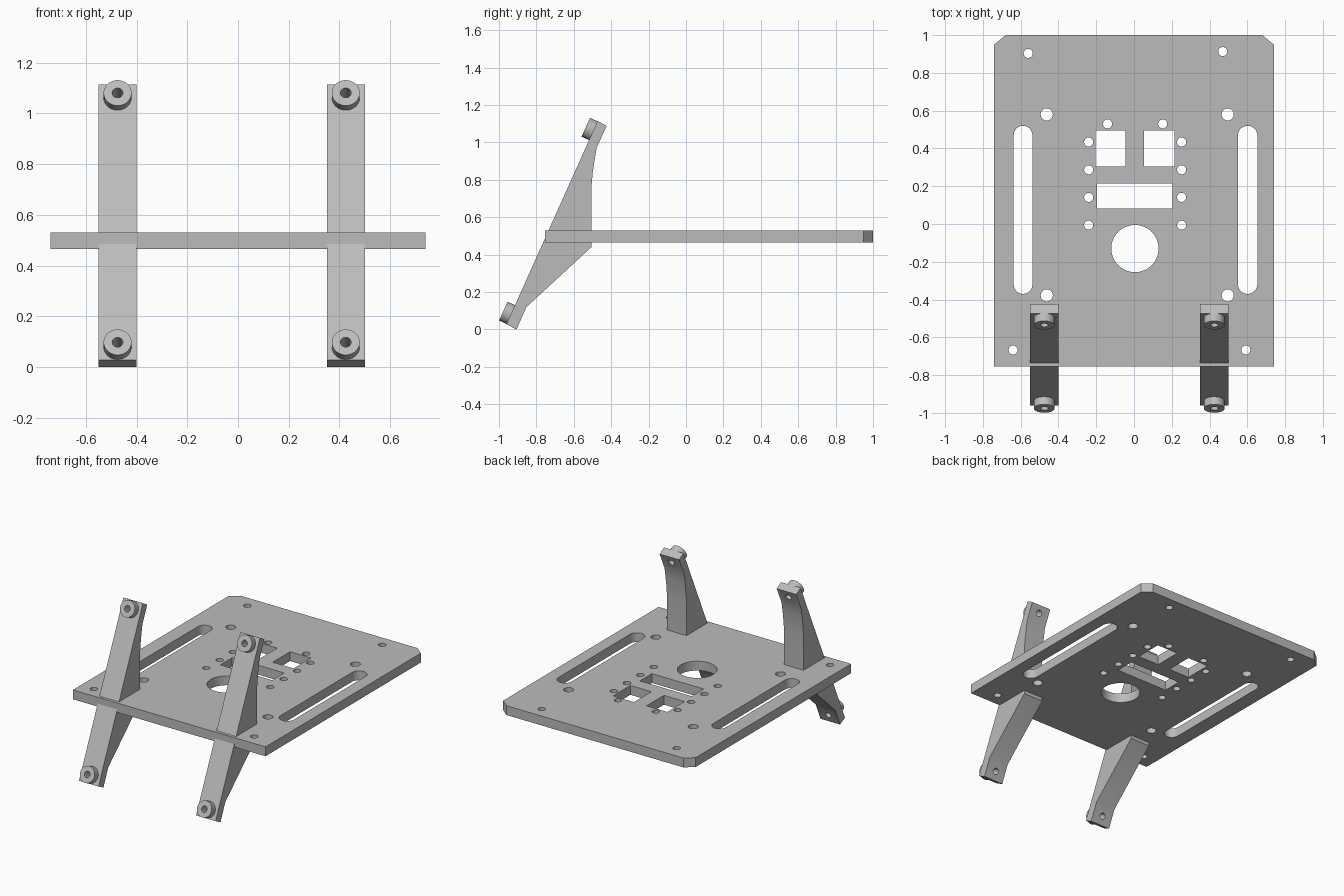
import bpy, bmesh, math
from mathutils import Matrix, Vector

if "Cube" in bpy.data.objects:
    bpy.data.objects.remove(bpy.data.objects["Cube"])

grey = bpy.data.materials.new("plain grey")
grey.diffuse_color = (0.5, 0.5, 0.5, 1)
grey.use_nodes = True
grey.node_tree.nodes["Principled BSDF"].inputs["Base Color"].default_value = grey.diffuse_color


def circle(x, y, r, n=40):
    return [(x + r * math.cos(2 * math.pi * i / n), y + r * math.sin(2 * math.pi * i / n)) for i in range(n)]


def rect(x0, x1, y0, y1):
    return [(x0, y0), (x1, y0), (x1, y1), (x0, y1)]


def slot(x0, x1, y0, y1, n=16):
    r, cx = (x1 - x0) / 2, (x0 + x1) / 2
    top = [(cx + r * math.cos(math.pi * i / n), y1 - r + r * math.sin(math.pi * i / n)) for i in range(n + 1)]
    low = [(cx - r * math.cos(math.pi * i / n), y0 + r - r * math.sin(math.pi * i / n)) for i in range(n + 1)]
    return top + low


def extrude(name, loops, thickness, matrix):
    """Filled outline (first loop) with holes (other loops), extruded about its middle."""
    cu = bpy.data.curves.new(name, 'CURVE')
    cu.dimensions, cu.fill_mode, cu.extrude = '2D', 'BOTH', thickness / 2
    for loop in loops:
        s = cu.splines.new('POLY')
        s.points.add(len(loop) - 1)
        for p, (x, y) in zip(s.points, loop):
            p.co = (x, y, 0, 1)
        s.use_cyclic_u = True
    tmp = bpy.data.objects.new(name + "_curve", cu)
    bpy.context.collection.objects.link(tmp)
    dg = bpy.context.evaluated_depsgraph_get()
    me = bpy.data.meshes.new_from_object(tmp.evaluated_get(dg))
    bpy.data.objects.remove(tmp)
    bm = bmesh.new()
    bm.from_mesh(me)
    bmesh.ops.remove_doubles(bm, verts=bm.verts, dist=1e-5)
    bm.transform(matrix)
    bmesh.ops.recalc_face_normals(bm, faces=bm.faces)
    bm.to_mesh(me)
    bm.free()
    me.materials.clear()
    me.materials.append(grey)
    ob = bpy.data.objects.new(name, me)
    bpy.context.collection.objects.link(ob)
    return ob


def smooth(ob):
    bpy.ops.object.select_all(action='DESELECT')
    ob.select_set(True)
    bpy.context.view_layer.objects.active = ob
    bpy.ops.object.shade_smooth_by_angle(angle=math.radians(30))


# Plate with clipped back corners, slots, windows and holes
loops = [[(-0.74, -0.755), (0.74, -0.755), (0.74, 0.95), (0.68, 1), (-0.68, 1), (-0.74, 0.95)],
         slot(-0.637, -0.538, -0.37, 0.52), slot(0.55, 0.653, -0.37, 0.52),
         rect(-0.203, -0.044, 0.305, 0.495), rect(0.053, 0.214, 0.305, 0.495),
         rect(-0.195, 0.204, 0.083, 0.215), circle(0.005, -0.13, 0.125, 64)]
for x, y in [(-0.56, 0.903), (0.47, 0.913), (-0.64, -0.667), (0.592, -0.667), (-0.14, 0.53), (0.152, 0.53)]:
    loops.append(circle(x, y, 0.024))
for y in (0.434, 0.287, 0.141, -0.006):
    loops += [circle(-0.24, y, 0.024), circle(0.252, y, 0.024)]
for x in (-0.462, 0.496):
    loops += [circle(x, 0.58, 0.032), circle(x, -0.378, 0.032)]
smooth(extrude("plate", loops, 0.065, Matrix.Translation((0, 0, 0.4975))))

# Slanted arms: side profile in (y, z), with a pierced boss at each end
profile = [(-0.96, 0.028), (-0.906, 0.0), (-0.853, 0.12), (-0.505, 0.441), (-0.505, 0.767),
           (-0.499, 0.835), (-0.489, 0.905), (-0.478, 0.971), (-0.4245, 1.088), (-0.4725, 1.115)]
low, high = Vector((0, -0.96, 0.028)), Vector((0, -0.4725, 1.115))
along = (high - low).normalized()
out = Vector((0, -along.z, along.y))
side = along.cross(out)

for tag, cx in (("left", -0.475), ("right", 0.425)):
    to_side = Matrix(((0, 0, 1, cx), (1, 0, 0, 0), (0, 1, 0, 0), (0, 0, 0, 1)))
    arm = extrude(tag + "_arm", [profile], 0.15, to_side)
    for end, base in (("lower", low + along * 0.057), ("upper", high - along * 0.057)):
        def frame(height):
            m = Matrix((side, along, out)).transposed().to_4x4()
            m.translation = base + out * height + Vector((cx, 0, 0))
            return m
        boss = extrude(f"{tag}_{end}_boss", [circle(0, 0, 0.055, 48), circle(0, 0, 0.021)], 0.044, frame(0.022))
        smooth(boss)
        # Screw hole through the arm
        cutter = extrude("hole_cutter", [circle(0, 0, 0.021)], 0.2, frame(0))
        cutter.hide_render = True
        mod = arm.modifiers.new("hole", 'BOOLEAN')
        mod.operation, mod.solver, mod.object = 'DIFFERENCE', 'EXACT', cutter
        bpy.context.view_layer.objects.active = arm
        bpy.ops.object.modifier_apply(modifier=mod.name)
        bpy.data.objects.remove(cutter)
    smooth(arm)
